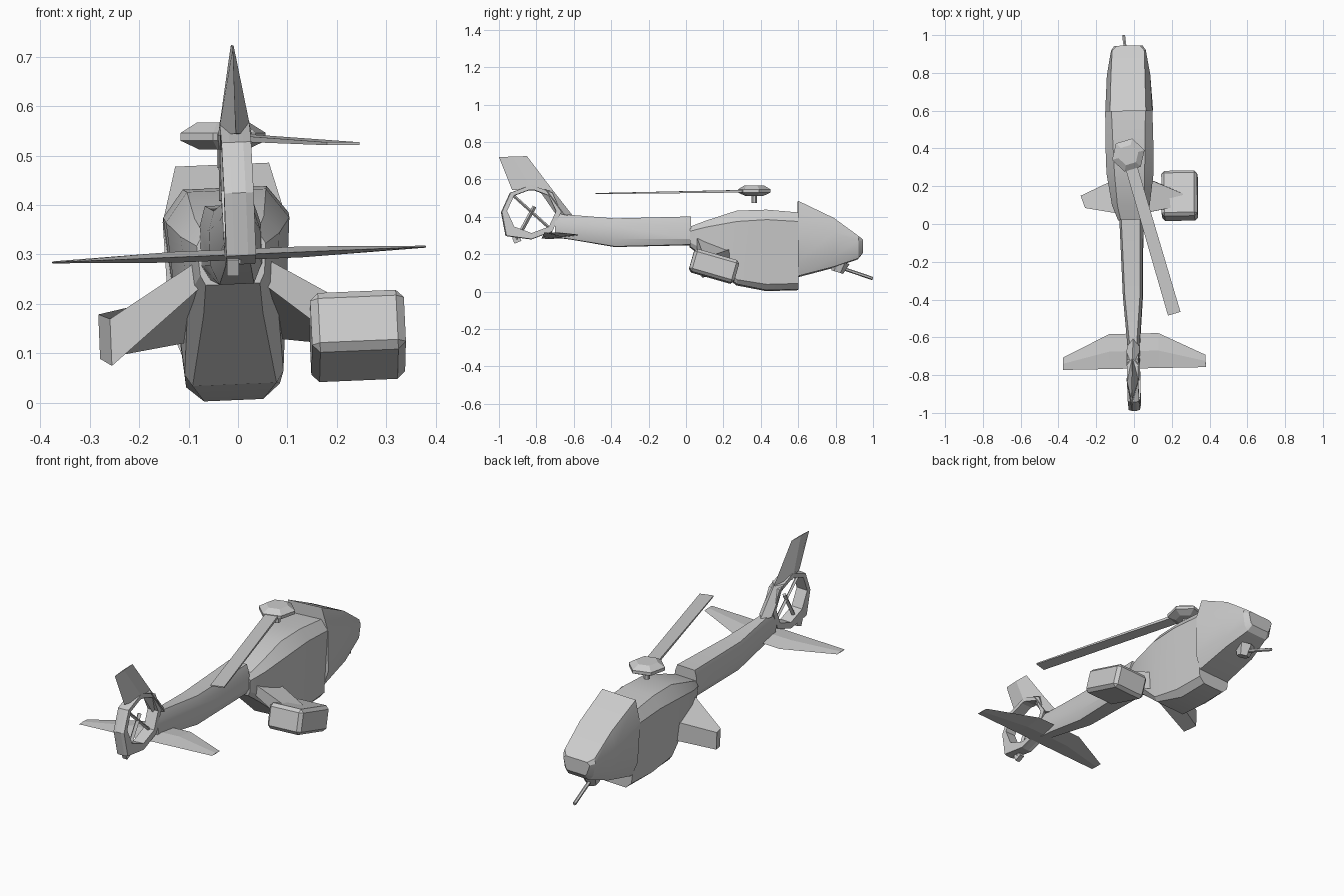
import bpy, bmesh, math
from mathutils import Matrix, Vector

default_cube = bpy.data.objects.get("Cube")
if default_cube:
    bpy.data.objects.remove(default_cube, do_unlink=True)

# Single grey paint
paint = bpy.data.materials.new("plain_grey")
paint.use_nodes = True
grey = (0.6, 0.6, 0.6, 1.0)
paint.diffuse_color = grey
paint.node_tree.nodes["Principled BSDF"].inputs["Base Color"].default_value = grey

# The whole airframe rests with a slight roll and yaw
LEAN = Matrix.Rotation(0.02, 4, 'Z') @ Matrix.Rotation(-0.042, 4, 'Y')


def finish(name, bm, matrix=LEAN, smooth=False):
    """Turn a bmesh into a painted object with outward normals."""
    bmesh.ops.transform(bm, matrix=matrix, verts=bm.verts)
    bmesh.ops.recalc_face_normals(bm, faces=bm.faces)
    mesh = bpy.data.meshes.new(name)
    bm.to_mesh(mesh)
    bm.free()
    mesh.materials.append(paint)
    obj = bpy.data.objects.new(name, mesh)
    bpy.context.collection.objects.link(obj)
    if smooth:
        bpy.ops.object.select_all(action='DESELECT')
        obj.select_set(True)
        bpy.context.view_layer.objects.active = obj
        bpy.ops.object.shade_smooth_by_angle(angle=math.radians(25))
    return obj


def loft(name, rings, matrix=LEAN, closed=False, smooth=False):
    """Skin a row of point rings; cap the ends unless the row is closed."""
    bm = bmesh.new()
    loops = [[bm.verts.new(p) for p in ring] for ring in rings]
    pairs = list(zip(loops, loops[1:]))
    if closed:
        pairs.append((loops[-1], loops[0]))
    else:
        bm.faces.new(loops[0])
        bm.faces.new(loops[-1])
    for a, b in pairs:
        for i in range(len(a)):
            j = (i + 1) % len(a)
            bm.faces.new((a[i], a[j], b[j], b[i]))
    return finish(name, bm, matrix, smooth)


def section(y, *half):
    """Mirror a half profile of (half width, height), bottom to top."""
    return [(w, y, z) for w, z in half] + [(-w, y, z) for w, z in reversed(half)]


def box(name, size, matrix, bevel=0.0):
    bm = bmesh.new()
    bmesh.ops.create_cube(bm, size=1, matrix=Matrix.Diagonal((*size, 1)))
    if bevel:
        bmesh.ops.bevel(bm, geom=bm.edges, offset=bevel, segments=1, affect='EDGES')
    return finish(name, bm, matrix)


def rod(name, start, end, radius, sides=6, tip=None):
    """Straight bar between two points."""
    start, end = Vector(start), Vector(end)
    way = end - start
    bm = bmesh.new()
    bmesh.ops.create_cone(bm, cap_ends=True, segments=sides, radius1=radius,
                          radius2=radius if tip is None else tip, depth=way.length)
    turn = way.to_track_quat('Z', 'Y').to_matrix().to_4x4()
    return finish(name, bm, Matrix.Translation((start + end) / 2) @ turn)


# Main body
loft("fuselage", [
    section(0.02, (.055, .24), (.065, .26), (.07, .32), (.055, .345)),
    section(0.10, (.06, .18), (.09, .22), (.10, .34), (.07, .375)),
    section(0.27, (.085, .037), (.10, .06), (.125, .37), (.08, .43)),
    section(0.43, (.06, .005), (.095, .035), (.127, .38), (.085, .435)),
    section(0.60, (.06, .01), (.09, .04), (.125, .37), (.09, .42)),
], smooth=True)

# Cockpit
loft("cockpit", [
    section(0.598, (.09, .08), (.12, .16), (.125, .37), (.095, .482)),
    section(0.79, (.085, .13), (.10, .18), (.115, .31), (.09, .39)),
    section(0.92, (.06, .175), (.08, .2), (.092, .27), (.085, .295)),
    section(0.945, (.05, .205), (.06, .215), (.075, .265), (.06, .277)),
], smooth=True)

# Tail boom
loft("tail_boom", [
    section(0.025, (.045, .25), (.062, .28), (.062, .36), (.05, .40)),
    section(-0.38, (.035, .24), (.052, .28), (.052, .35), (.04, .39)),
    section(-0.62, (.025, .28), (.034, .31), (.034, .37), (.02, .41)),
    section(-0.70, (.02, .29), (.03, .32), (.03, .38), (.015, .42)),
], smooth=True)

# Eight-sided tail duct
duct = []
for k in range(8):
    c, s = math.cos(k * math.pi / 4), math.sin(k * math.pi / 4)
    inner = (-0.826 + 0.131 * c, 0.43 + 0.118 * s)
    outer = (-0.826 + 0.158 * c, 0.425 + 0.145 * s)
    if c < -0.1 and s < -0.1:
        outer = (-0.96, 0.298)
    duct.append([(-.03, *inner), (.03, *inner), (.03, *outer),
                 (0.014, outer[0] * 1.005, outer[1]),
                 (-.014, outer[0] * 1.005, outer[1]), (-.03, *outer)])
loft("tail_duct", duct, closed=True)


# Fin and the strut that carries it, both with diamond sections
def diamond(back, front, zb, zf, half):
    mid, zm = (back + front) / 2, (zb + zf) / 2
    return [(0, back, zb), (half, mid, zm), (0, front, zf), (-half, mid, zm)]


loft("fin_strut", [diamond(-.70, -.60, .42, .40, .034),
                   diamond(-.79, -.71, .55, .54, .032)])
loft("tail_fin", [diamond(-.93, -.71, .545, .54, .034),
                  diamond(-1.0, -.85, .72, .725, .003)])


# Tailplane
def plane_ring(x, back, front, half):
    mid = back * 0.5 + front * 0.5
    return [(x, back, .30), (x, mid, .30 + half), (x, front, .30), (x, mid, .30 - half)]


loft("tailplane", [plane_ring(-.378, -.765, -.70, .002),
                   plane_ring(-.13, -.765, -.58, .011),
                   plane_ring(.13, -.765, -.58, .011),
                   plane_ring(.378, -.765, -.70, .002)])

# Tail rotor remains
rod("tail_rotor_blade", (0, -.93, .52), (0, -.73, .34), .008, 4)
rod("tail_rotor_arm", (0, -.81, .455), (-.005, -.905, .28), .011, 4)
box("tail_rotor_end", (.025, .04, .035),
    Matrix.Translation((-.01, -.905, .28)) @ Matrix.Rotation(0.4, 4, 'X'))

# Stub wings
for side, label in ((1, "left"), (-1, "right")):
    root = [(.06, .25, .23), (.06, .055, .295), (.06, .055, .24), (.06, .25, .13)]
    tip = [(.272, .155, .19), (.25, .09, .18), (.25, .09, .085), (.272, .155, .10)]
    loft(label + "_stub_wing",
         [[(side * x, y, z) for x, y, z in ring] for ring in (root, tip)])

# Weapon pod under one wing
box("wing_pod", (.19, .25, .125),
    Matrix.Translation((.242, .15, .135)) @ LEAN @ Matrix.Rotation(-0.28, 4, 'X'), 0.016)

# Nose turret and gun
turret = bmesh.new()
bmesh.ops.create_cone(turret, cap_ends=True, segments=6, radius1=.032,
                      radius2=.05, depth=.06)
finish("gun_turret", turret,
       Matrix.Translation((-.03, .818, .133)) @ Matrix.Rotation(-0.3, 4, 'X'))
rod("gun_barrel", (-.033, .83, .127), (-.055, .998, .07), .009)


# Main rotor: hub, mast and the one remaining blade
def hexagon(radius, z):
    angles = [math.radians(77 + 60 * k) for k in range(6)]
    return [(-.03 + radius * math.cos(a), .365 + radius * math.sin(a), z) for a in angles]


loft("rotor_hub", [hexagon(.05, .512), hexagon(.09, .53),
                   hexagon(.09, .546), hexagon(.055, .567)], Matrix())
rod("rotor_mast", (-.03, .365, .475), (-.03, .365, .52), .015)


def blade_end(a, b, z, thick):
    return [(*a, z), (*b, z), (*b, z + thick), (*a, z + thick)]


loft("rotor_blade", [blade_end((-.05, .31), (.01, .33), .53, .014),
                     blade_end((.18, -.485), (.246, -.465), .521, .006)], Matrix())
